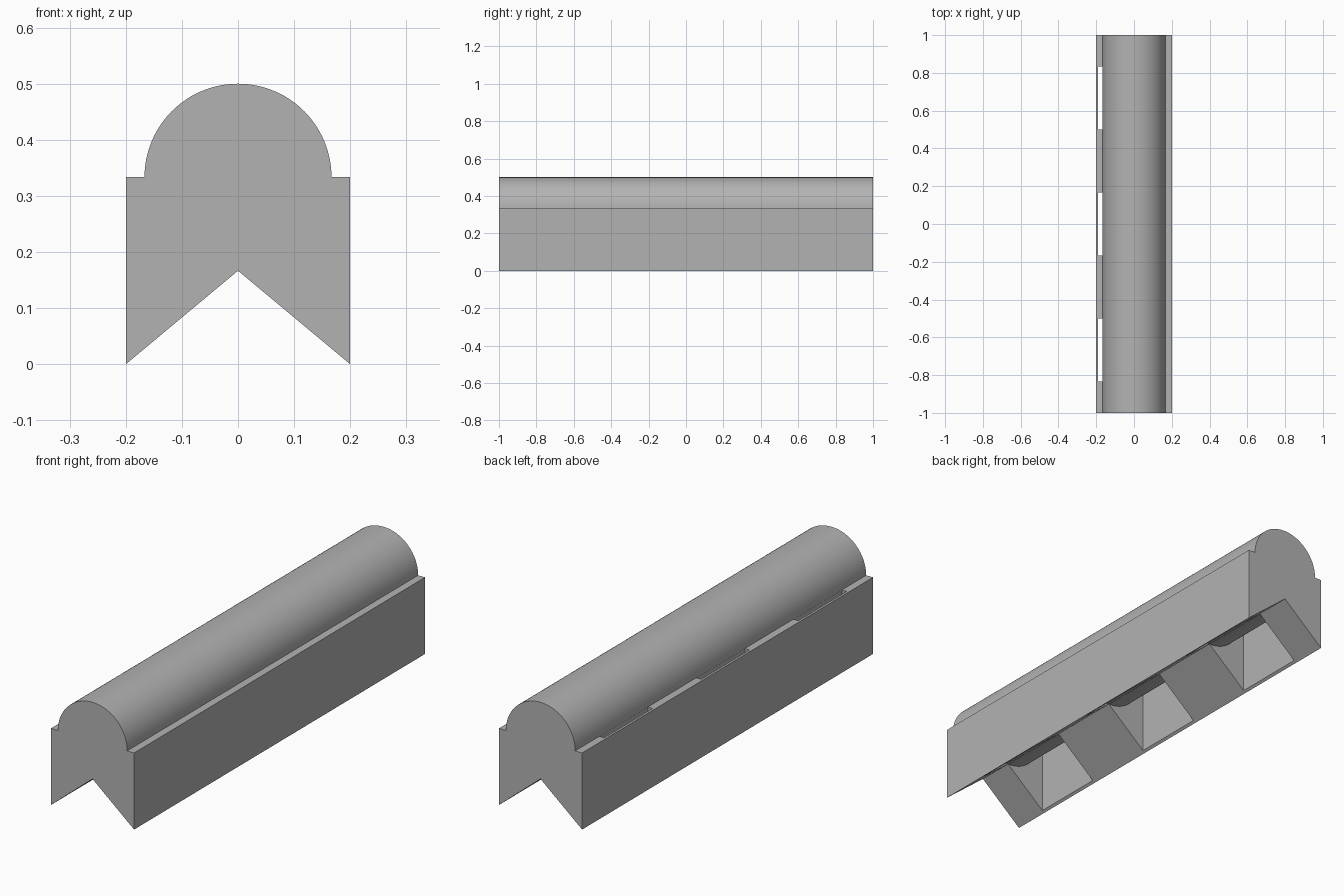
import bpy, bmesh, math

cube = bpy.data.objects.get("Cube")
if cube:
    bpy.data.objects.remove(cube, do_unlink=True)

U = 1 / 6            # module: radius of the round top
HALF = 0.2           # half width of the block
LEDGE = 2 * U        # height of the side ledges
WALL = -0.19         # inner face of the thin outer wall
STOP = 0.14          # far side of the pockets

grey = bpy.data.materials.new("grey")
grey.use_nodes = True
grey.diffuse_color = (0.45, 0.45, 0.45, 1)
grey.node_tree.nodes["Principled BSDF"].inputs["Base Color"].default_value = (0.45, 0.45, 0.45, 1)


def arc(start, end, steps, radius=U):
    angles = [math.radians(start + (end - start) * i / steps) for i in range(steps + 1)]
    return [(radius * math.cos(a), LEDGE + radius * math.sin(a)) for a in angles]


def extrude_profile(name, points, y0, y1):
    bm = bmesh.new()
    face = bm.faces.new([bm.verts.new((x, y0, z)) for x, z in points])
    new = bmesh.ops.extrude_face_region(bm, geom=[face])["geom"]
    verts = [v for v in new if isinstance(v, bmesh.types.BMVert)]
    bmesh.ops.translate(bm, vec=(0, y1 - y0, 0), verts=verts)
    bmesh.ops.recalc_face_normals(bm, faces=bm.faces)
    mesh = bpy.data.meshes.new(name)
    bm.to_mesh(mesh)
    bm.free()
    obj = bpy.data.objects.new(name, mesh)
    bpy.context.collection.objects.link(obj)
    mesh.materials.append(grey)
    return obj


# Round-topped beam with a V-shaped underside
beam = extrude_profile(
    "round_topped_beam",
    [(-HALF, 0), (0, U), (HALF, 0), (HALF, LEDGE)] + arc(0, 180, 48) + [(-HALF, LEDGE)],
    -1, 1)

# Three pockets cut up around the round core and out through one ledge
end = 360 - math.degrees(math.acos(STOP / U))
pocket = [(WALL, -0.1), (WALL, 0.4), (-U - 0.0005, 0.4)]
pocket += arc(180, end, 40, U + 0.0005) + [(STOP, -0.1)]
for i in (-1, 0, 1):
    cutter = extrude_profile("pocket_cutter", pocket, (4 * i - 1) * U, (4 * i + 1) * U)
    cutter.hide_render = True
    cutter.hide_set(True)
    cut = beam.modifiers.new("pocket", "BOOLEAN")
    cut.operation = "DIFFERENCE"
    cut.solver = "EXACT"
    cut.object = cutter

# Apply the cuts, then smooth the curved faces only
bpy.context.view_layer.objects.active = beam
beam.select_set(True)
for modifier in list(beam.modifiers):
    cutter = modifier.object
    bpy.ops.object.modifier_apply(modifier=modifier.name)
    bpy.data.objects.remove(cutter, do_unlink=True)
bpy.ops.object.shade_smooth_by_angle(angle=math.radians(30))
